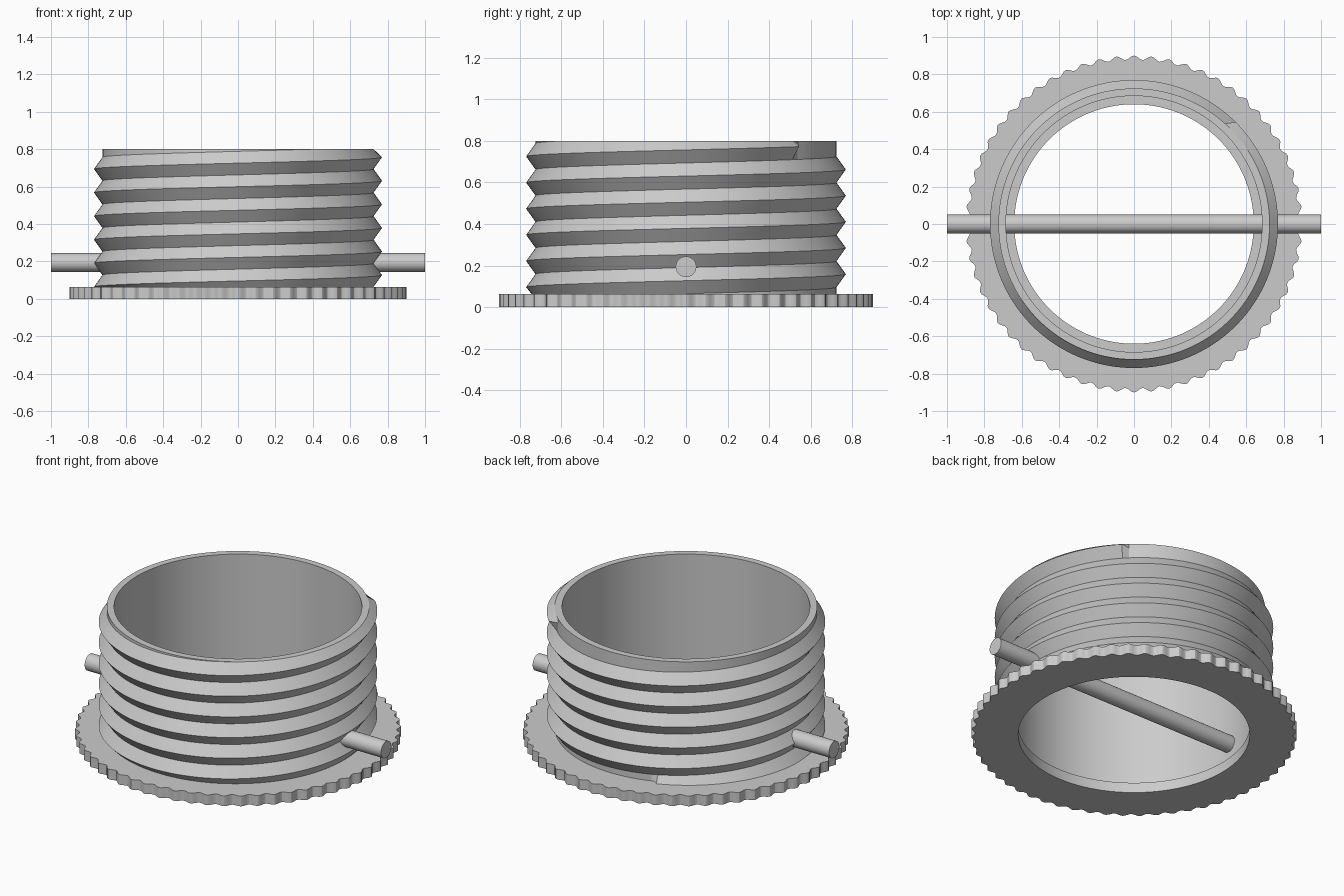
import bpy, bmesh, math

if "Cube" in bpy.data.objects:
    bpy.data.objects.remove(bpy.data.objects["Cube"])

grey = bpy.data.materials.new("plain grey")
grey.diffuse_color = (0.6, 0.6, 0.6, 1)
grey.use_nodes = True
grey.node_tree.nodes["Principled BSDF"].inputs["Base Color"].default_value = grey.diffuse_color


def finish(name, bm):
    """Turn a bmesh into a smooth shaded grey object."""
    bmesh.ops.remove_doubles(bm, verts=bm.verts, dist=1e-5)
    bmesh.ops.recalc_face_normals(bm, faces=bm.faces)
    me = bpy.data.meshes.new(name)
    bm.to_mesh(me)
    bm.free()
    me.materials.append(grey)
    ob = bpy.data.objects.new(name, me)
    bpy.context.collection.objects.link(ob)
    bpy.ops.object.select_all(action='DESELECT')
    ob.select_set(True)
    bpy.context.view_layer.objects.active = ob
    bpy.ops.object.shade_smooth_by_angle(angle=math.radians(30))
    return ob


def sweep(name, count, profile, closed=False):
    """Spin a (radius, height) profile that may vary with the angle."""
    bm = bmesh.new()
    cols = []
    for i in range(count + 1):
        a = 2 * math.pi * i / count
        cols.append([bm.verts.new((r * math.cos(a), r * math.sin(a), z))
                     for r, z in profile(a)])
    n = len(cols[0])
    for c, d in zip(cols, cols[1:]):
        for k in range(n if closed else n - 1):
            j = (k + 1) % n
            bm.faces.new((c[k], d[k], d[j], c[j]))
    return finish(name, bm)


# Threaded sleeve: the helical ridge is clipped at the rim and the flange
ROOT, CREST, BORE = 0.725, 0.77, 0.685
LOW, TOP, PITCH = 0.04, 0.8, 0.126


def thread_profile(a):
    pts = [(ROOT, LOW)]
    for k in range(-4, 16):
        z = 0.127 + PITCH * (k / 2 + a / (2 * math.pi))
        ridge = k % 2 == 0 and LOW < z < 0.7735
        pts.append((CREST if ridge else ROOT, min(max(z, LOW), TOP)))
    return pts + [(ROOT, TOP), (BORE, TOP), (BORE, LOW)]


sweep("threaded_sleeve", 128, thread_profile, closed=True)


# Knurled base flange with sixty rounded teeth
def flange_profile(a):
    r = 0.889 + 0.011 * math.cos(60 * a)
    return [(0.64, 0), (r, 0), (r, 0.062), (0.64, 0.062)]


sweep("knurled_flange", 480, flange_profile, closed=True)

# Cross pin through the sleeve
bm = bmesh.new()
bmesh.ops.create_cone(bm, cap_ends=True, segments=32, radius1=0.05, radius2=0.05, depth=2)
pin = finish("cross_pin", bm)
pin.rotation_euler = (0, math.pi / 2, 0)
pin.location = (0, 0, 0.194)
